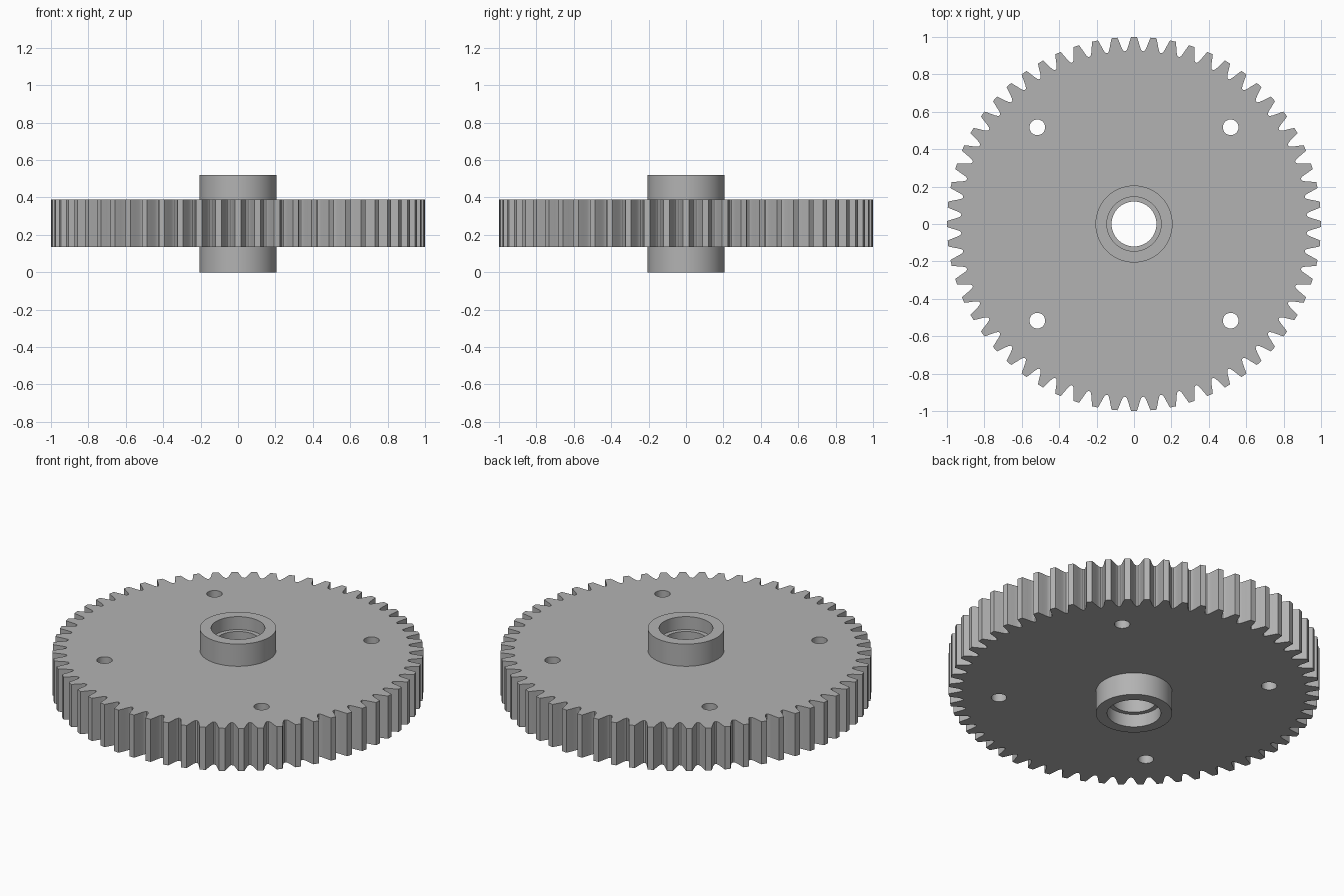
import bpy, bmesh
from math import sin, cos, pi, radians

cube = bpy.data.objects.get("Cube")
if cube:
    bpy.data.objects.remove(cube, do_unlink=True)

TEETH = 60
PLATE_LOW, PLATE_HIGH, HEIGHT = 0.134, 0.388, 0.52
HUB_R, SEAT_R, BORE_R, SEAT_DEPTH = 0.206, 0.145, 0.12, 0.077
HUB_SIDES = 64

steel = bpy.data.materials.new("plain grey")
steel.use_nodes = True
grey = (0.45, 0.45, 0.45, 1)
steel.diffuse_color = grey
steel.node_tree.nodes["Principled BSDF"].inputs["Base Color"].default_value = grey


def circle(radius, sides, cx=0, cy=0):
    return [(cx + radius * cos(2 * pi * i / sides), cy + radius * sin(2 * pi * i / sides))
            for i in range(sides)]


def finish(bm, name):
    bmesh.ops.recalc_face_normals(bm, faces=bm.faces)
    mesh = bpy.data.meshes.new(name)
    bm.to_mesh(mesh)
    bm.free()
    mesh.materials.append(steel)
    obj = bpy.data.objects.new(name, mesh)
    bpy.context.collection.objects.link(obj)
    bpy.ops.object.select_all(action="DESELECT")
    obj.select_set(True)
    bpy.context.view_layer.objects.active = obj
    bpy.ops.object.shade_smooth_by_angle(angle=radians(30))


def bridge(bm, a, b):
    for i in range(len(a)):
        j = (i + 1) % len(a)
        bm.faces.new((a[i], a[j], b[j], b[i]))


# Tooth outline: radius and half angle from rounded root to tip
flank = [(0.925, 0.0475), (0.931, 0.0415), (0.945, 0.0345),
         (0.968, 0.0268), (0.985, 0.0212), (1.0, 0.016)]
tooth = [(r, -a) for r, a in flank] + [(r, a) for r, a in reversed(flank)]
outline = []
for t in range(TEETH):
    mid = 2 * pi * t / TEETH
    outline += [(r * cos(mid + a), r * sin(mid + a)) for r, a in tooth]

# Toothed plate with four through holes, open where the hub passes
holes = [circle(0.042, 32, 0.517 * sx, 0.517 * sy) for sx in (-1, 1) for sy in (-1, 1)]
loops = [outline] + holes + [circle(HUB_R, HUB_SIDES)]
bm = bmesh.new()
levels = []
for z in (PLATE_LOW, PLATE_HIGH):
    rings = [[bm.verts.new((x, y, z)) for x, y in loop] for loop in loops]
    edges = [bm.edges.new((ring[i - 1], ring[i])) for ring in rings for i in range(len(ring))]
    bmesh.ops.triangle_fill(bm, edges=edges, use_beauty=True, normal=(0, 0, 1))
    levels.append(rings)
for low, high in list(zip(*levels))[:-1]:
    bridge(bm, low, high)
finish(bm, "toothed_plate")

# Hub turned from one profile: both collars, bearing seats and bore
profile = [(HUB_R, PLATE_HIGH), (HUB_R, HEIGHT), (SEAT_R, HEIGHT),
           (SEAT_R, HEIGHT - SEAT_DEPTH), (BORE_R, HEIGHT - SEAT_DEPTH),
           (BORE_R, SEAT_DEPTH), (SEAT_R, SEAT_DEPTH), (SEAT_R, 0),
           (HUB_R, 0), (HUB_R, PLATE_LOW)]
bm = bmesh.new()
rings = [[bm.verts.new((x, y, z)) for x, y in circle(r, HUB_SIDES)] for r, z in profile]
for a, b in zip(rings, rings[1:]):
    bridge(bm, a, b)
finish(bm, "hub")
